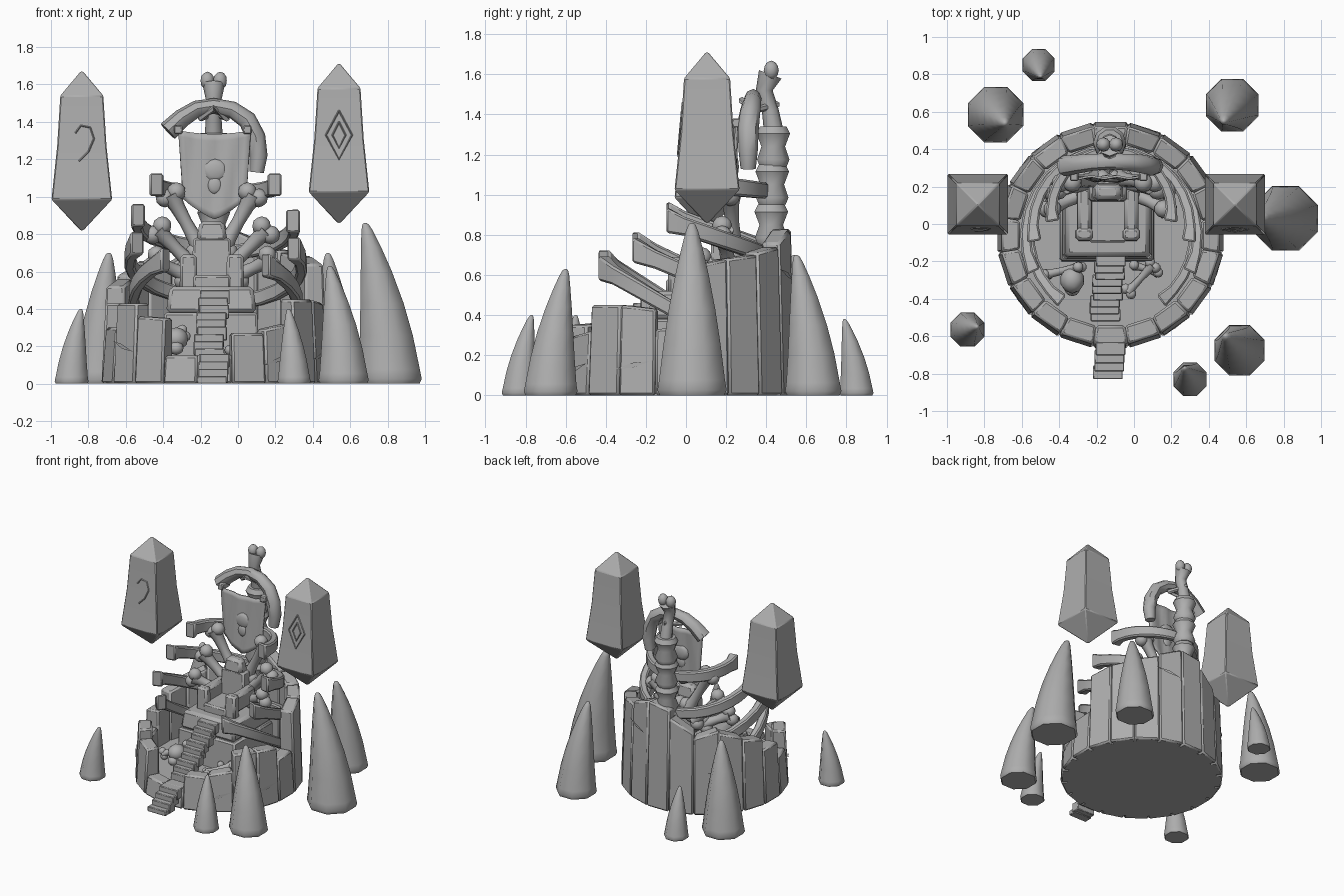
import bpy, bmesh, math, random
from mathutils import Vector, Matrix

if "Cube" in bpy.data.objects:
    bpy.data.objects.remove(bpy.data.objects["Cube"])
random.seed(3)
grey = bpy.data.materials.new("stone_grey")
grey.diffuse_color = (0.42, 0.42, 0.42, 1)
grey.use_nodes = True
grey.node_tree.nodes["Principled BSDF"].inputs["Base Color"].default_value = grey.diffuse_color
CX, CY = -0.125, -0.06      # tower centre
TX = -0.14                  # throne centre line


def finish(name, bm, angle=35, bevel=0):
    bmesh.ops.recalc_face_normals(bm, faces=bm.faces)
    me = bpy.data.meshes.new(name)
    bm.to_mesh(me)
    bm.free()
    me.materials.append(grey)
    me.shade_smooth()
    me.set_sharp_from_angle(angle=math.radians(angle))
    ob = bpy.data.objects.new(name, me)
    bpy.context.collection.objects.link(ob)
    if bevel:
        m = ob.modifiers.new("bevel", 'BEVEL')
        m.width, m.segments, m.limit_method = bevel, 1, 'ANGLE'
    return ob


def add_loft(bm, rings):
    vs = [[bm.verts.new(p) for p in r] for r in rings]
    n = len(rings[0])
    for a, b in zip(vs, vs[1:]):
        for i in range(n):
            bm.faces.new((a[i], a[(i + 1) % n], b[(i + 1) % n], b[i]))
    bm.faces.new(vs[0])
    bm.faces.new(vs[-1])


def add_tube(bm, pts, radii, n=8):
    pts = [Vector(p) for p in pts]
    rings = []
    for i, p in enumerate(pts):
        d = (pts[min(i + 1, len(pts) - 1)] - pts[max(i - 1, 0)]).normalized()
        u = d.cross((0, 1, 0) if abs(d.y) < 0.9 else (1, 0, 0)).normalized()
        w = d.cross(u)
        rings.append([p + radii[i] * (u * math.cos(a) + w * math.sin(a))
                      for a in (2 * math.pi * k / n for k in range(n))])
    add_loft(bm, rings)


def add_ball(bm, c, r, scale=(1, 1, 1)):
    bmesh.ops.create_icosphere(bm, subdivisions=2, radius=r,
                               matrix=Matrix.Translation(c) @ Matrix.Diagonal((*scale, 1)))


def box(name, x0, x1, y0, y1, z0, z1, top=1.0, bevel=0.012):
    bm = bmesh.new()
    mx, my = (x0 + x1) / 2, (y0 + y1) / 2
    rect = [(x0, y0), (x1, y0), (x1, y1), (x0, y1)]
    add_loft(bm, [[(x, y, z0) for x, y in rect],
                  [(mx + (x - mx) * top, my + (y - my) * top, z1) for x, y in rect]])
    return finish(name, bm, 30, bevel)


def bone(name, a, b, r):
    a, b = Vector(a), Vector(b)
    bm = bmesh.new()
    add_tube(bm, [a, a.lerp(b, 0.2), a.lerp(b, 0.5), a.lerp(b, 0.8), b],
             [r * 1.2, r * 0.85, r * 0.75, r * 0.9, r * 1.3])
    d = (b - a).normalized()
    side = d.cross((0, 1, 0) if abs(d.y) < 0.6 else (0, 0, 1)).normalized() * r * 0.75
    for end in (a, b):
        for s in (-1, 1):
            add_ball(bm, end + side * s, r * 1.1)
    finish(name, bm, 50)


# ruined round wall: one block per side, heights at each block's two ends
heights = [(.16, .16), (.27, .27), (.29, .32), (.45, .45), (.45, .43), (.33, .34), (.64, .68),
           (.68, .70), (.71, .74), (.76, .83), (.83, .80), (.74, .64), (.60, .66), (.64, .58),
           (.56, .52), (.43, .43), (.30, .30), (.43, .43), (.36, .35), (.15, .15)]
bm = bmesh.new()
for k, (h0, h1) in enumerate(heights):
    ends = []
    for deg, h in ((-99 + 18 * k, h0), (-81 + 18 * k, h1)):
        a = math.radians(deg)
        ends.append([(CX + r * math.cos(a), CY + r * math.sin(a), z)
                     for r, z in ((.49, 0), (.612, 0), (.59, h), (.49, h))])
    add_loft(bm, ends)
finish("tower_wall", bm, 25, 0.012)

# courtyard floor
bm = bmesh.new()
add_tube(bm, [(CX, CY, 0.0), (CX, CY, 0.14)], [.57, .57], 20)
finish("courtyard_floor", bm)

# shallow cracks in the wall, as thin slivers
for deg, z, tilt in ((-55, .13, .03), (-20, .15, .02), (70, .6, -.03), (135, .35, .02), (215, .2, -.03)):
    bm = bmesh.new()
    pts = []
    for da, dz in ((-9, -tilt), (0, .012), (9, tilt), (0, -.012)):
        a = math.radians(deg + da)
        pts.append((CX + .606 * math.cos(a), CY + .606 * math.sin(a), z + dz))
    bm.faces.new([bm.verts.new(p) for p in pts])
    finish("wall_crack", bm)

# two flights of steps
for name, n, y0, y1, z0, z1, xs in (("lower_step", 4, -.83, -.66, .0, .16, -.13),
                                    ("upper_step", 9, -.52, -.19, .15, .50, -.14)):
    dy, dz = (y1 - y0) / n, (z1 - z0) / n
    for i in range(n):
        j = random.uniform(-.008, .008) + (i - n / 2) * .003
        zt = z0 + dz * (i + 1)
        box(name, xs + j - .08, xs + j + .08, y0 + dy * i, y0 + dy * (i + 1) + .03,
            max(0, zt - .075), zt, 1, .005)

# throne
box("throne_platform", -.40, .11, -.20, .30, .12, .38, .98)
box("throne_dais", -.385, .10, -.19, .30, .38, .52, .92, .02)
box("throne_seat", -.24, -.04, -.10, .16, .50, .58)
box("throne_back", -.25, -.03, .12, .24, .52, .78, .9)
box("throne_headrest", -.225, -.055, .12, .22, .76, .87, .75, .02)
for s in (-1, 1):
    x = TX + s * .125
    box("throne_arm", x - .04, x + .04, -.08, .20, .54, .68, .95, .02)
    box("arm_front", x - .047, x + .047, -.09, -.02, .50, .69, .95, .015)
    # fan of bones behind the throne
    for dx0, z0, dx1, z1, y0, y1, r in ((.06, .72, .22, 1.01, .24, .22, .046),
                                        (.09, .62, .29, .82, .22, .18, .046),
                                        (.14, .58, .31, .66, .16, .08, .044)):
        bone("throne_bone", (TX + s * dx0, y0, z0), (TX + s * dx1, y1, z1), r)

# rib cage: four pairs of curved bands
for R, cy, t0, t1, zb, k in ((.32, .07, 5, 100, 1.02, .12), (.42, -.02, 5, 100, .73, .35),
                             (.46, -.06, 5, 115, .46, .45), (.44, -.06, 50, 143, .19, .60)):
    for s in (-1, 1):
        rings = []
        for i in range(9):
            t = math.radians(t0 + (t1 - t0) * i / 8)
            g = 1.3 if i == 8 else 0.8 + .025 * i
            z = zb + k * (R - R * math.cos(t)) - (.03 if s > 0 and R > .4 else 0)
            rings.append([(-.12 + s * (R + dr * g) * math.sin(t), cy + (R + dr * g) * math.cos(t), z + dz * g)
                          for dr, dz in ((-.03, -.048), (.03, -.048), (.03, .048), (-.03, .048))])
        bm = bmesh.new()
        add_loft(bm, rings)
        finish("rib", bm, 40, 0.01)

# spine of stacked vertebrae
for i, z in enumerate((.14, .35, .55, .75, .95, 1.14)):
    bm = bmesh.new()
    h = .20
    y = .41 + .005 * i
    add_tube(bm, [(-.13, y, z), (-.13, y, z + .035), (-.13, y, z + h / 2), (-.13, y, z + h - .035), (-.13, y, z + h)],
             [.07, .085, .062, .088, .07], 10)
    finish("vertebra", bm, 45)

# bone standing on top of the spine
bm = bmesh.new()
add_tube(bm, [(-.13, .44, 1.3), (-.13, .42, 1.42), (-.13, .39, 1.52), (-.13, .42, 1.60)], [.05, .042, .042, .06])
for s in (-1, 1):
    add_ball(bm, (-.13 + s * .034, .425, 1.62), .042, (.9, .9, 1.15))
finish("top_bone", bm, 50)

# horn arch carrying the banner
bm = bmesh.new()
add_tube(bm, [(-.375, .31, 1.35), (-.30, .32, 1.42), (-.22, .33, 1.47), (-.13, .335, 1.485),
              (-.03, .33, 1.465), (.05, .32, 1.41), (.095, .31, 1.32), (.11, .31, 1.22), (.10, .31, 1.13)],
         [.055, .05, .045, .042, .045, .05, .052, .048, .038])
finish("banner_arch", bm, 45)
bm = bmesh.new()
add_tube(bm, [(-.20, .34, 1.42), (-.13, .28, 1.47), (-.06, .34, 1.42), (-.13, .45, 1.45), (-.20, .34, 1.42)],
         [.018] * 5, 6)
finish("arch_binding", bm)
for x in (-.32, .05):
    box("banner_peg", x - .022, x + .022, .23, .33, 1.335, 1.38, 1, .006)

# hanging cloth with a pointed lower edge and soft folds
bm = bmesh.new()
NX, NZ = 12, 12
grid = []
for j in range(NZ + 1):
    row = []
    for i in range(NX + 1):
        u, v = i / NX * 2 - 1, j / NZ
        low = .88 + .11 * abs(u) ** 1.3
        top = 1.335 + .02 * u * u
        y = .255 - .02 * math.cos(u * 1.5) * v + .006 * math.sin(u * 9 + v * 3)
        row.append(bm.verts.new((-.125 + u * (.195 - .025 * v), y, top + (low - top) * v)))
    grid.append(row)
for j in range(NZ):
    for i in range(NX):
        bm.faces.new((grid[j][i], grid[j][i + 1], grid[j + 1][i + 1], grid[j + 1][i]))
cloth = finish("banner_cloth", bm, 60)
cloth.modifiers.new("thickness", 'SOLIDIFY').thickness = .012
# raised relief on the cloth
bm = bmesh.new()
add_ball(bm, (-.125, .243, 1.14), .07, (1, .3, .9))
add_ball(bm, (-.125, .238, 1.06), .04, (1, .4, 1.2))
finish("banner_relief", bm, 60)

# floating crystals with carved marks
for x, z0, w in ((-.835, .82, 1.0), (.54, .86, 1.0)):
    bm = bmesh.new()
    rings = []
    for r, h in ((.008, 0), (.162, .165), (.132, .45), (.115, .72), (.006, .85)):
        rings.append([(x + sx * r, .105 + sy * r, z0 + h) for sx, sy in ((-1, -1), (1, -1), (1, 1), (-1, 1))])
    add_loft(bm, rings)
    finish("floating_crystal", bm, 20, 0.012)
for name, pts in (("diamond_mark", [(.54, 1.46), (.61, 1.33), (.54, 1.20), (.47, 1.33), (.54, 1.46)]),
                  ("small_diamond_mark", [(.54, 1.40), (.575, 1.33), (.54, 1.26), (.505, 1.33), (.54, 1.40)]),
                  ("hook_mark", [(-.87, 1.34), (-.84, 1.38), (-.79, 1.37), (-.77, 1.31), (-.80, 1.24), (-.85, 1.19)])):
    bm = bmesh.new()
    base = 1.31 if name == "hook_mark" else 1.35
    add_tube(bm, [(x, -.027 + .09 * (z - base), z) for x, z in pts], [.005] * len(pts), 4)
    finish(name, bm)

# ring of great horns: base x, y, radius, height, tip x, y
for x, y, r, h, tx, ty in ((-.51, .85, .092, .38, -.50, .79), (-.74, .585, .16, .70, -.69, .54),
                           (.525, .635, .152, .70, .48, .55), (.81, .03, .187, .86, .68, .03),
                           (.565, -.675, .145, .63, .49, -.60), (.30, -.83, .096, .40, .27, -.77),
                           (-.89, -.565, .098, .40, -.84, -.55)):
    rings = []
    for f, q in ((0, .93), (.03, 1), (.09, .95), (.3, .82), (.5, .67), (.7, .48), (.85, .31), (.95, .18), (.99, .1), (1, .03)):
        c = f ** 1.7
        rings.append([(x + (tx - x) * c + r * q * math.cos(a), y + (ty - y) * c + r * q * math.sin(a), f * h)
                      for a in (math.pi * (k + .5) / 4 for k in range(8))])
    bm = bmesh.new()
    add_loft(bm, rings)
    finish("great_horn", bm, 50)

# skull and loose bones in the courtyard
bm = bmesh.new()
add_ball(bm, (-.33, -.30, .24), .065, (1, 1.1, .95))
add_ball(bm, (-.33, -.35, .19), .04, (1, .9, .9))
finish("skull", bm, 50)
bone("loose_bone", (-.47, -.27, .18), (-.29, -.23, .27), .026)
bone("loose_bone", (-.03, -.36, .18), (.10, -.22, .22), .026)
bone("loose_bone", (.0, -.22, .18), (.13, -.26, .18), .024)
